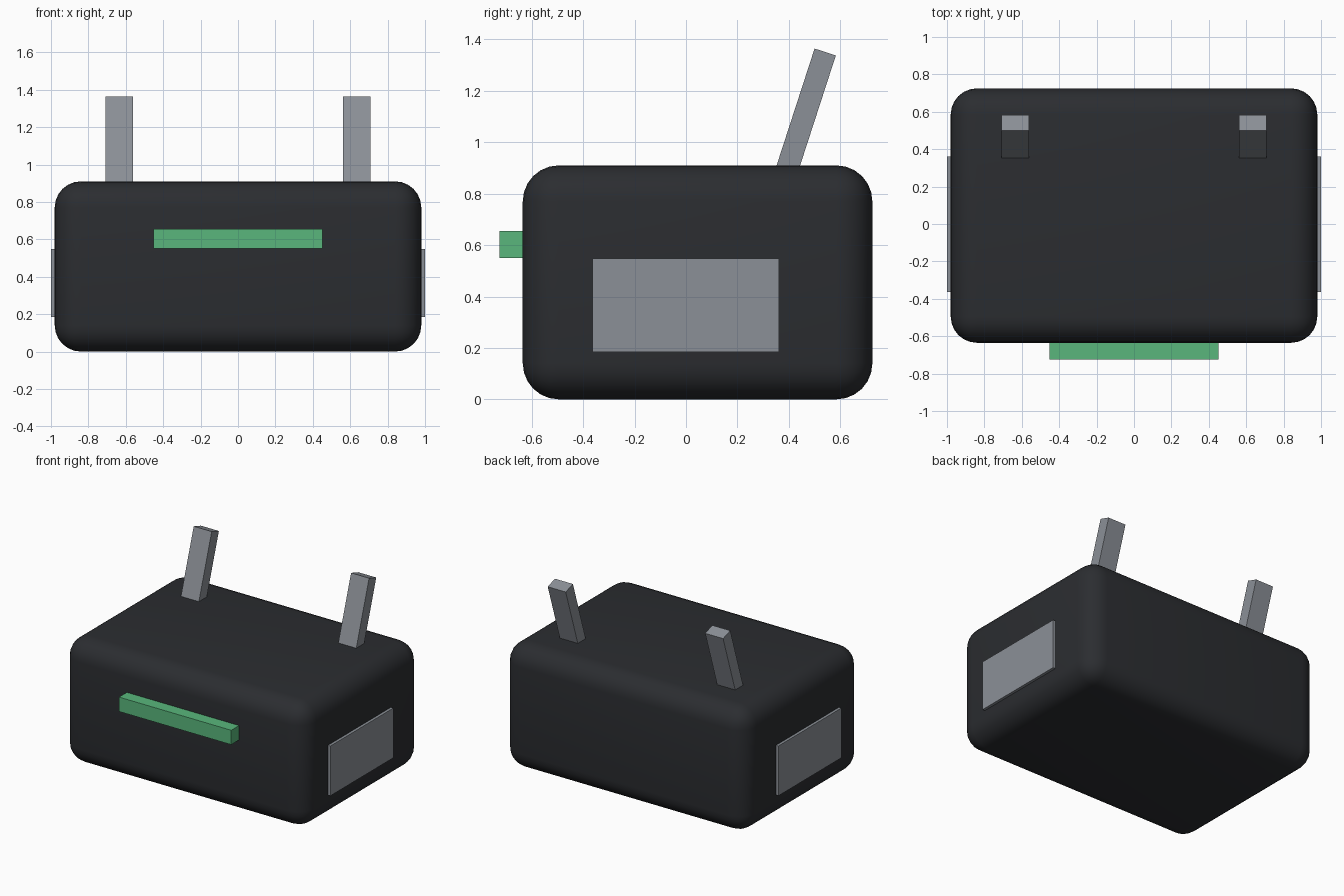
import bpy
from math import radians, sin, cos

if "Cube" in bpy.data.objects:
    bpy.data.objects.remove(bpy.data.objects["Cube"])


def material(name, rgb):
    m = bpy.data.materials.new(name)
    m.diffuse_color = (*rgb, 1)
    m.use_nodes = True
    m.node_tree.nodes["Principled BSDF"].inputs["Base Color"].default_value = m.diffuse_color
    return m


def box(name, lo, hi, mat):
    """Box between two opposite corners."""
    loc = [(a + b) / 2 for a, b in zip(lo, hi)]
    bpy.ops.mesh.primitive_cube_add(size=1, location=loc)
    ob = bpy.context.object
    ob.name = name
    ob.scale = [b - a for a, b in zip(lo, hi)]
    bpy.ops.object.transform_apply(location=False, rotation=False, scale=True)
    ob.data.materials.append(mat)
    return ob


black = material("black_plastic", (0.024, 0.026, 0.03))
grey = material("grey_metal", (0.26, 0.28, 0.31))
green = material("green_light", (0.1, 0.47, 0.2))

# Rounded main housing
body = box("body", (-0.98, -0.635, 0), (0.98, 0.725, 0.91), black)
bevel = body.modifiers.new("round_edges", "BEVEL")
bevel.width = 0.14
bevel.segments = 6
bpy.ops.object.modifier_apply(modifier=bevel.name)
bpy.ops.object.shade_smooth_by_angle(angle=radians(30))

# Green bar on the front
box("front_bar", (-0.453, -0.725, 0.55), (0.453, -0.60, 0.655), green)

# Side plates and tilted posts, one per side
tilt, length = radians(18), 0.7
for side, s in (("left", -1), ("right", 1)):
    xs = sorted((s * 0.92, s * 1.0))
    box(side + "_plate", (xs[0], -0.363, 0.185), (xs[1], 0.362, 0.548), grey)

    post = box(side + "_post", (-0.0725, -0.0435, -length / 2),
               (0.0725, 0.0435, length / 2), grey)
    post.rotation_euler.x = -tilt
    post.location = (s * 0.635, 0.5415 - sin(tilt) * length / 2,
                     1.351 - cos(tilt) * length / 2)
